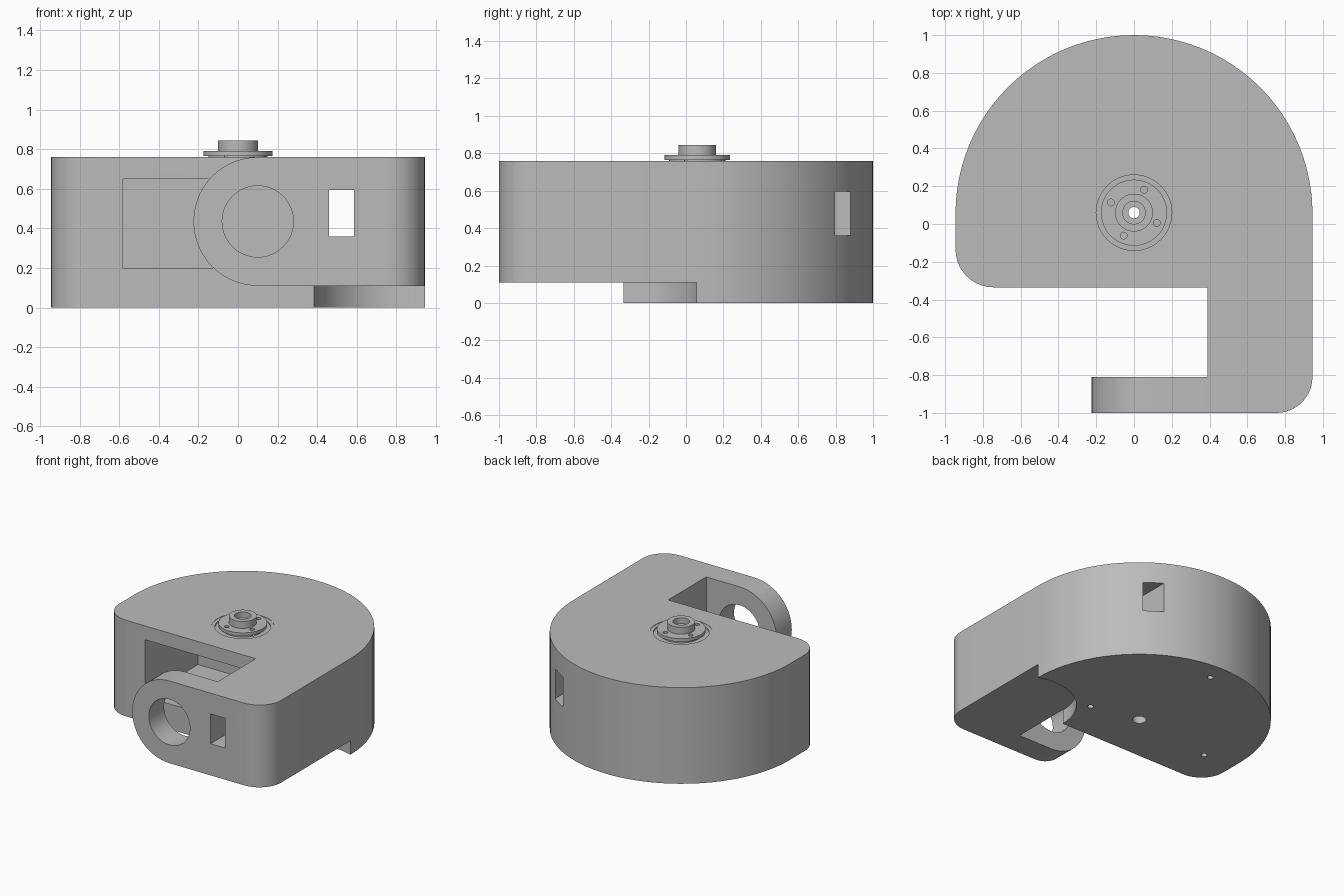
import bpy, bmesh
from math import cos, sin, pi, radians
from mathutils import Matrix, Vector

cube = bpy.data.objects.get("Cube")
if cube:
    bpy.data.objects.remove(cube, do_unlink=True)

grey = bpy.data.materials.new("plain grey")
grey.use_nodes = True
grey.diffuse_color = (0.5, 0.5, 0.5, 1)
grey.node_tree.nodes["Principled BSDF"].inputs["Base Color"].default_value = (0.5, 0.5, 0.5, 1)

AXIS_Y = 0.06      # spindle position
SEAM = 0.11        # top of the base plate
TOP = 0.76         # top of the housing


def arc(cx, cy, r, start, end, steps):
    angles = [radians(start + (end - start) * i / steps) for i in range(steps + 1)]
    return [(cx + r * cos(a), cy + r * sin(a)) for a in angles]


def make_object(name, bm):
    bmesh.ops.recalc_face_normals(bm, faces=bm.faces)
    mesh = bpy.data.meshes.new(name)
    bm.to_mesh(mesh)
    bm.free()
    mesh.materials.append(grey)
    obj = bpy.data.objects.new(name, mesh)
    bpy.context.collection.objects.link(obj)
    return obj


def prism(name, outline, low, high, along="z"):
    """Extrude an outline along z (outline in x, y) or along y (outline in x, z)."""
    bm = bmesh.new()
    place = (lambda u, v: (u, v, low)) if along == "z" else (lambda u, v: (u, low, v))
    face = bm.faces.new([bm.verts.new(place(u, v)) for u, v in outline])
    out = bmesh.ops.extrude_face_region(bm, geom=[face])
    shift = Vector((0, 0, high - low)) if along == "z" else Vector((0, high - low, 0))
    bmesh.ops.translate(bm, vec=shift, verts=[g for g in out["geom"] if isinstance(g, bmesh.types.BMVert)])
    return make_object(name, bm)


def rod(name, u, v, r, low, high, along="z", steps=48):
    return prism(name, arc(u, v, r, 0, 360, steps)[:-1], low, high, along)


def box(name, x0, x1, y0, y1, z0, z1):
    return prism(name, [(x0, y0), (x1, y0), (x1, y1), (x0, y1)], z0, z1)


def lathe(name, profile):
    """Revolve a closed radius/height profile about the spindle axis."""
    bm = bmesh.new()
    verts = [bm.verts.new((r, AXIS_Y, z)) for r, z in profile]
    edges = [bm.edges.new((verts[i - 1], verts[i])) for i in range(len(verts))]
    bmesh.ops.spin(bm, geom=verts + edges, cent=(0, AXIS_Y, 0), axis=(0, 0, 1),
                   angle=2 * pi, steps=48, use_merge=True)
    bmesh.ops.remove_doubles(bm, verts=bm.verts, dist=0.0001)
    return make_object(name, bm)


def boolean(obj, tool, operation="DIFFERENCE"):
    mod = obj.modifiers.new(tool.name, "BOOLEAN")
    mod.operation, mod.solver, mod.object = operation, "EXACT", tool
    bpy.context.view_layer.objects.active = obj
    bpy.ops.object.modifier_apply(modifier=mod.name)
    bpy.data.objects.remove(tool, do_unlink=True)


def smooth(obj):
    bpy.ops.object.select_all(action="DESELECT")
    obj.select_set(True)
    bpy.context.view_layer.objects.active = obj
    bpy.ops.object.shade_smooth_by_angle(angle=radians(30))


# Shared outline: round back and rounded front corner
round_back = arc(0, 0.055, 0.945, 0, 180, 48) + arc(-0.745, -0.135, 0.2, 180, 270, 10)

# Housing with the side arm
arm_outline = [(0.39, -0.335), (0.39, -1)] + arc(0.755, -0.81, 0.19, 270, 360, 10)
housing = prism("housing", round_back + arm_outline, SEAM, TOP)

# Rounded eye at the end of the arm
eye = arc(0.1, 0.435, 0.325, 90, 270, 28) + [(0.5, SEAM), (0.5, TOP)]
boolean(housing, prism("arm_eye", eye, -1, -0.81, "y"), "UNION")
boolean(housing, rod("eye_hole", 0.1, 0.435, 0.18, -1.1, -0.7, "y"))

# Front pocket, strap slot and bearing bore
boolean(housing, box("pocket", -0.58, 0.39, -0.4, 0.33, 0.2, 0.65))
boolean(housing, box("strap_slot", 0.46, 0.585, -1.2, 1.2, 0.36, 0.595))
boolean(housing, rod("bearing_bore", 0, AXIS_Y, 0.225, 0.6, 0.9))
boolean(housing, rod("lower_bore", 0, AXIS_Y, 0.05, 0, 0.3, steps=24))
smooth(housing)

# Base plate with a concave corner and screw holes
relief = arc(0.8, -0.335, 0.415, 180, 72, 20)
base = prism("base_plate", round_back + relief, 0, SEAM)
boolean(base, rod("spindle_hole", 0, AXIS_Y, 0.05, -0.1, 0.2, steps=24))
for x, y in [(0.39, -0.02), (0, 0.85), (-0.68, -0.03)]:
    boolean(base, rod("screw_hole", x, y, 0.022, -0.1, 0.1, steps=16))
smooth(base)

# Bearing set into the top
bearing = lathe("bearing", [(0.15, 0.66), (0.15, 0.745), (0.2, 0.745),
                            (0.2, 0.757), (0.225, 0.757), (0.225, 0.66)])
smooth(bearing)

# Flanged hub with a stepped bore and four bolt holes
hub = lathe("flanged_hub", [(0.03, 0.66), (0.03, 0.8), (0.06, 0.8), (0.06, 0.845), (0.1, 0.845),
                            (0.1, 0.79), (0.175, 0.79), (0.175, 0.765), (0.15, 0.765), (0.15, 0.66)])
for i in range(4):
    a = radians(66 + 90 * i)
    boolean(hub, rod("bolt_hole", 0.133 * cos(a), AXIS_Y + 0.133 * sin(a), 0.018, 0.74, 0.85, steps=16))
smooth(hub)
